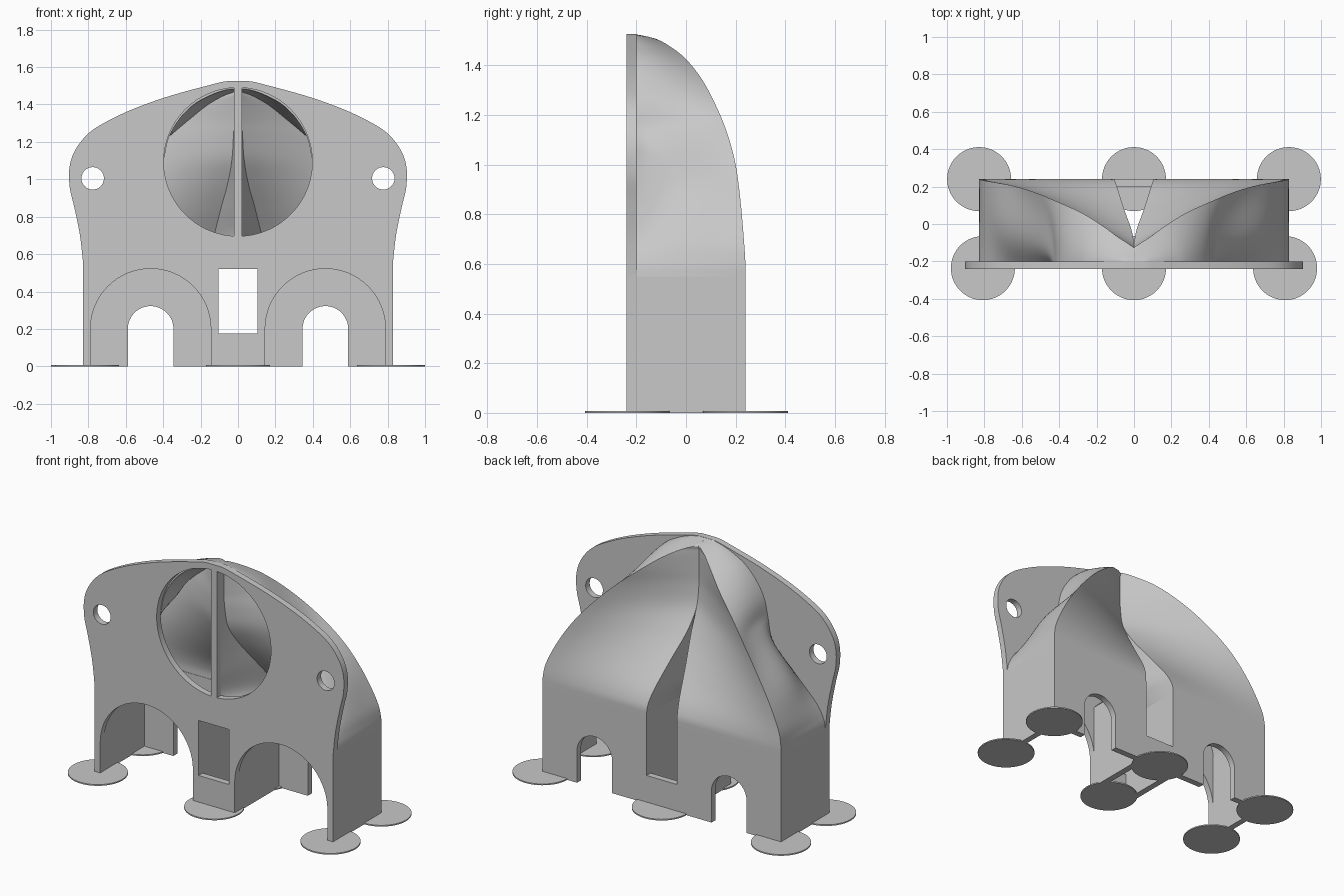
import bpy, bmesh, math
from mathutils import Vector

cube = bpy.data.objects.get("Cube")
if cube:
    bpy.data.objects.remove(cube)

GREY = (0.58, 0.58, 0.58, 1)
grey = bpy.data.materials.new("plain grey")
grey.use_nodes = True
grey.diffuse_color = GREY
grey.node_tree.nodes["Principled BSDF"].inputs["Base Color"].default_value = GREY


def finish(ob):
    ob.data.materials.append(grey)
    bpy.ops.object.select_all(action='DESELECT')
    ob.select_set(True)
    bpy.context.view_layer.objects.active = ob
    bpy.ops.object.shade_smooth_by_angle(angle=math.radians(32))


def spline(keys, n):
    """Smooth path through key tuples of any length."""
    keys = [Vector(k) for k in keys]
    out = []
    for i in range(len(keys) - 1):
        p1, p2 = keys[i], keys[i + 1]
        m1 = (p2 - keys[max(i - 1, 0)]) / 2
        m2 = (keys[min(i + 2, len(keys) - 1)] - p1) / 2
        for j in range(n):
            t = j / n
            a, b = t * t * (3 - 2 * t), t * (1 - t)
            out.append(p1 * (1 - a) + p2 * a + m1 * (b * (1 - t)) - m2 * (b * t))
    return out + [keys[-1]]


def arc(cx, cz, r, a0, a1, n=32):
    return [(cx + r * math.cos(math.radians(a0 + (a1 - a0) * i / n)),
             cz + r * math.sin(math.radians(a0 + (a1 - a0) * i / n))) for i in range(n + 1)]


def panel(name, loops, y0, y1):
    """Upright sheet cut from x,z outlines; later loops are holes."""
    cu = bpy.data.curves.new(name, 'CURVE')
    cu.dimensions = '2D'
    cu.fill_mode = 'BOTH'
    cu.extrude = (y1 - y0) / 2
    for loop in loops:
        sp = cu.splines.new('POLY')
        sp.points.add(len(loop) - 1)
        for p, (x, z) in zip(sp.points, loop):
            p.co = (x, z, 0, 1)
        sp.use_cyclic_u = True
    ob = bpy.data.objects.new(name, cu)
    bpy.context.collection.objects.link(ob)
    ob.location.y = (y0 + y1) / 2
    ob.rotation_euler.x = math.pi / 2
    bpy.ops.object.select_all(action='DESELECT')
    ob.select_set(True)
    bpy.context.view_layer.objects.active = ob
    bpy.ops.object.convert(target='MESH')
    finish(bpy.context.object)


def rect(x0, x1, z0, z1):
    return [(x0, z0), (x1, z0), (x1, z1), (x0, z1)]


def foot_arches(r):
    return [p for cx in (-0.467, 0.467)
            for p in [(cx - r, 0)] + arc(cx, 0.2, r, 180, 0) + [(cx + r, 0)]]


# Front plate: flared shoulders, split round opening, screw holes, window
edge = [(0.828, 0.55), (0.845, 0.7), (0.875, 0.85), (0.9, 0.96), (0.9, 1.07), (0.868, 1.16),
        (0.8, 1.245), (0.7, 1.31), (0.55, 1.38), (0.35, 1.45), (0.09, 1.52)]
side = [(0.828, 0)] + [tuple(p) for p in spline(edge, 6)] + [(0.05, 1.526)]
outline = foot_arches(0.322) + side + [(-x, z) for x, z in reversed(side)]
holes = [rect(-0.105, 0.105, 0.175, 0.52)]
for s in (-1, 1):
    holes.append(arc(s * 0.777, 1.005, 0.06, 0, 360, 40)[:-1])
    holes.append([(s * x, z) for x, z in arc(0, 1.093, 0.397, -87, 87, 48)])
panel("front_plate", [outline] + holes, -0.24, -0.2)

# Straight lower walls
slot = [(0.828, 0), (0.828, 0.55), (0.105, 0.55), (0.105, 0.175)]
panel("back_wall", [foot_arches(0.122) + slot + [(-x, z) for x, z in reversed(slot)]], 0.2, 0.24)
for s, label in ((1, "left"), (-1, "right")):
    for x0, x1, part in ((0.79, 0.828, "outer_wall"), (0.105, 0.145, "inner_wall")):
        panel(label + "_" + part, [rect(*sorted((s * x0, s * x1)), 0, 0.55)], -0.2, 0.2)

# Curved duct, as level sections:
# height, inner edge x and y, ridge x and y, outer x at plate, inner x at plate
SECTIONS = [
    (0.55, 0.105, 0.24, 0.828, 0.24, 0.828, 0.105),
    (0.61, 0.103, 0.234, 0.826, 0.239, 0.815, 0.06),
    (0.7, 0.088, 0.19, 0.805, 0.233, 0.76, 0),
    (0.85, 0.053, 0.08, 0.73, 0.22, 0.61, 0),
    (1.0, 0.014, -0.03, 0.63, 0.2, 0.465, 0),
    (1.13, 0, -0.105, 0.52, 0.165, 0.432, 0),
    (1.25, 0, -0.127, 0.4, 0.115, 0.405, 0),
    (1.35, 0, -0.13, 0.28, 0.06, 0.35, 0),
    (1.43, 0, -0.13, 0.175, -0.005, 0.275, 0),
    (1.48, 0, -0.13, 0.085, -0.07, 0.19, 0),
    (1.508, 0, -0.13, 0.01, -0.125, 0.12, 0),
    (1.525, 0, -0.2, 0, -0.2, 0.05, 0)]
N_IN, N_BACK, N_OUT = 6, 10, 20


def section(row, inside):
    z, xi, yi, xb, yb, xf, xp = row
    # The side curls in sharply beside the lower rim of the round opening
    curl = max(0, 1 - ((z - 0.86) / 0.3) ** 2)
    if inside:
        up = (z - 0.55) / 0.975
        xi += 0.04 - 0.02 * min(1, max(0, up * 3 - 1.4))
        xp += 0.02 + 0.02 * max(0, 1 - up * 8)
        yi, yb = max(yi - 0.038, -0.2), max(yb - 0.038, -0.2)
        xb, xf = max(xb - 0.038 * (1 - up ** 4), xi), max(xf - 0.036, xp)
        z -= 0.036 * up
    pts = []
    for i in range(N_IN):
        t = i / N_IN
        pts.append((xp + (xi - xp) * t, -0.2 + (yi + 0.2) * t, z))
    for i in range(N_BACK):
        t = i / N_BACK
        pts.append((xi + (xb - xi) * t, yi + (yb - yi) * t, z))
    for i in range(N_OUT + 1):
        t = i / N_OUT
        ease = (1 - (1 - t) ** 2) * (1 - curl) + t ** 4 * curl
        pts.append((xb + (xf - xb) * ease, yb + (-0.2 - yb) * t, z))
    return pts


def duct(name, s):
    bm = bmesh.new()
    rows = spline(SECTIONS, 6)
    skins = [[[bm.verts.new((s * x, y, z)) for x, y, z in section(r, inside)] for r in rows]
             for inside in (False, True)]
    for skin in skins:
        for a, b in zip(skin, skin[1:]):
            for k in range(len(a) - 1):
                bm.faces.new((a[k], a[k + 1], b[k + 1], b[k]))
    # Close the wall between the two skins along every rim
    for r in (0, -1):
        o, i = skins[0][r], skins[1][r]
        for k in range(len(o) - 1):
            bm.faces.new((o[k], o[k + 1], i[k + 1], i[k]))
    for k in (0, -1):
        for r in range(len(rows) - 1):
            o, i = skins
            bm.faces.new((o[r][k], o[r + 1][k], i[r + 1][k], i[r][k]))
    bmesh.ops.recalc_face_normals(bm, faces=bm.faces)
    bmesh.ops.remove_doubles(bm, verts=bm.verts, dist=0.0003)
    me = bpy.data.meshes.new(name)
    bm.to_mesh(me)
    bm.free()
    ob = bpy.data.objects.new(name, me)
    bpy.context.collection.objects.link(ob)
    finish(ob)


duct("left_duct", 1)
duct("right_duct", -1)

# Thin round feet
for y, spread, row in ((-0.236, 0.808, "front"), (0.24, 0.828, "back")):
    for i, label in ((-1, "right"), (0, "middle"), (1, "left")):
        bpy.ops.mesh.primitive_cylinder_add(vertices=64, radius=0.171, depth=0.008,
                                            location=(i * spread, y, 0.004))
        pad = bpy.context.object
        pad.name = row + "_" + label + "_pad"
        finish(pad)
